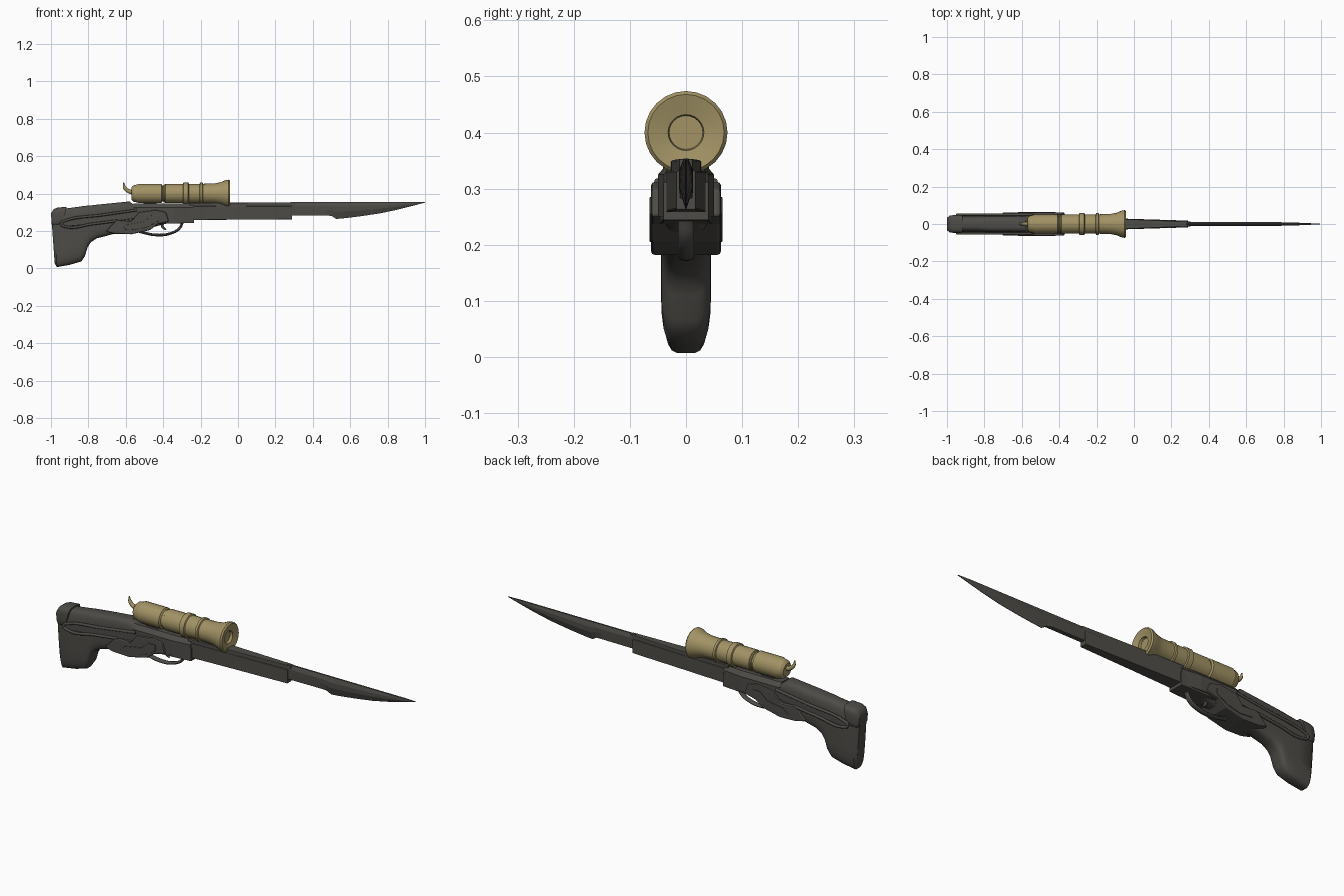
import bpy, bmesh, math
from mathutils import Vector

if "Cube" in bpy.data.objects:
    bpy.data.objects.remove(bpy.data.objects["Cube"])


def material(name, rgb):
    m = bpy.data.materials.new(name)
    m.diffuse_color = (*rgb, 1)
    m.use_nodes = True
    m.node_tree.nodes["Principled BSDF"].inputs["Base Color"].default_value = m.diffuse_color
    return m


GUN = material("dark_metal", (0.075, 0.072, 0.064))
BRASS = material("brass", (0.36, 0.29, 0.13))


def finish(ob, mat, smooth=None):
    ob.data.materials.append(mat)
    if smooth:
        bpy.ops.object.select_all(action='DESELECT')
        ob.select_set(True)
        bpy.context.view_layer.objects.active = ob
        bpy.ops.object.shade_smooth_by_angle(angle=math.radians(smooth))
    return ob


def skin(name, rings, mat, smooth=None, bevel=0):
    """Bridge closed rings of points and cap both ends."""
    bm = bmesh.new()
    vs = [[bm.verts.new(p) for p in r] for r in rings]
    for a, b in zip(vs, vs[1:]):
        n = len(a)
        for i in range(n):
            bm.faces.new((a[i], a[(i + 1) % n], b[(i + 1) % n], b[i]))
    bm.faces.new(vs[0])
    bm.faces.new(vs[-1])
    bmesh.ops.recalc_face_normals(bm, faces=bm.faces)
    me = bpy.data.meshes.new(name)
    bm.to_mesh(me)
    bm.free()
    ob = bpy.data.objects.new(name, me)
    bpy.context.collection.objects.link(ob)
    if bevel:
        mod = ob.modifiers.new("Bevel", 'BEVEL')
        mod.width, mod.segments = bevel, 2
    return finish(ob, mat, smooth)


def plate(name, pts, half, bevel=0.004):
    """Side profile (x, z) extruded symmetrically across y."""
    return skin(name, [[(x, s * half, z) for x, z in pts] for s in (-1, 1)], GUN, None, bevel)


def rounded(top, bottom, w, n=24, e=0.5):
    """Soft box section spanning a top and a bottom point."""
    t, b = Vector((top[0], 0, top[1])), Vector((bottom[0], 0, bottom[1]))
    ring = []
    for i in range(n):
        a = math.tau * (i + 0.5) / n
        c, s = math.cos(a), math.sin(a)
        p = (t + b) / 2 + (t - b) / 2 * math.copysign(abs(s) ** e, s)
        ring.append(p + Vector((0, w * math.copysign(abs(c) ** e, c), 0)))
    return ring


def bar(name, stations, bevel=0.003):
    """Tapered box: stations of x, half width, z low, z high."""
    rings = [[(x, -w, a), (x, w, a), (x, w, b), (x, -w, b)] for x, w, a, b in stations]
    return skin(name, rings, GUN, None, bevel)


def tube(name, pts, radius, mat, taper=None, flat=1):
    cu = bpy.data.curves.new(name, 'CURVE')
    cu.dimensions, cu.bevel_depth, cu.bevel_resolution = '3D', radius, 2
    cu.use_fill_caps, cu.resolution_u = True, 6
    sp = cu.splines.new('BEZIER')
    sp.bezier_points.add(len(pts) - 1)
    for i, (bp, p) in enumerate(zip(sp.bezier_points, pts)):
        bp.co = p
        bp.handle_left_type = bp.handle_right_type = 'AUTO'
        bp.radius = taper[i] if taper else 1
    ob = bpy.data.objects.new(name, cu)
    bpy.context.collection.objects.link(ob)
    ob.scale.y = flat
    cu.materials.append(mat)
    return ob


# Stock, lofted from the butt to the grip
stock = [((-.999, .29), (-.98, .025), .028), ((-.982, .312), (-.968, .006), .041),
         ((-.91, .322), (-.90, .018), .045), ((-.85, .330), (-.838, .036), .045),
         ((-.83, .333), (-.818, .065), .045), ((-.81, .335), (-.805, .11), .045),
         ((-.785, .337), (-.788, .138), .045), ((-.75, .341), (-.755, .16), .045),
         ((-.67, .349), (-.67, .182), .045), ((-.58, .358), (-.57, .196), .045),
         ((-.56, .342), (-.51, .205), .045), ((-.38, .34), (-.38, .24), .042)]
skin("stock", [rounded(*s) for s in stock], GUN, 40)

# Cap over the heel of the butt
cap = [((-1.0, .295), (-.996, .235), .034), ((-.985, .317), (-.985, .225), .045),
       ((-.965, .325), (-.96, .225), .048), ((-.915, .329), (-.94, .235), .048)]
skin("butt_cap", [rounded(*s) for s in cap], GUN, 40)

# Raised side panel with its rolled border
plate("stock_side_panel", [(-.93, .253), (-.945, .237), (-.93, .222), (-.70, .245),
                           (-.60, .26), (-.52, .27), (-.54, .312), (-.64, .297)], .050)
for s, side in ((-1, "right"), (1, "left")):
    tube("stock_border_" + side,
         [(x, s * .050, z) for x, z in ((-.54, .312), (-.72, .286), (-.92, .256), (-.945, .238),
                                        (-.92, .222), (-.78, .237), (-.64, .255))], .007, GUN)

# Receiver: lock plates, front block and upper housing
plate("lock_plate", [(-.707, .197), (-.65, .258), (-.57, .252), (-.53, .30), (-.44, .312),
                     (-.385, .30), (-.37, .25), (-.43, .236), (-.47, .205), (-.57, .182),
                     (-.66, .185)], .062, .006)
plate("lock_rib", [(-.62, .21), (-.59, .235), (-.50, .25), (-.46, .285), (-.42, .285),
                   (-.42, .255), (-.48, .222), (-.55, .205)], .065, .002)
bar("receiver_block", [(-.46, .048, .236, .31), (-.33, .044, .24, .31), (-.235, .041, .243, .312)])
upper = [(-.05, .25), (-.05, .325), (-.032, .346), (.032, .346), (.05, .325), (.05, .25)]
skin("upper_receiver", [[(x, y * k, z) for y, z in upper] for x, k in
                        ((-.56, .9), (-.54, 1), (-.34, 1), (-.24, .78))], GUN)

# Tapering fore-end and barrel
bar("fore_end", [(-.26, .036, .258, .332), (-.03, .028, .26, .332), (.29, .018, .262, .332)])
bar("barrel", [(-.26, .032, .30, .350), (-.03, .026, .30, .351), (.305, .012, .29, .353)])

# Blade: thick mid section ground towards the spine and lower edge
blade = [(.28, .012, .283, .012), (.47, .012, .283, .010), (.50, .012, .280, .006),
         (.525, .012, .264, .001), (.57, .012, .268, .001), (.66, .011, .279, .001),
         (.76, .010, .294, .001), (.85, .008, .313, .001), (.93, .005, .333, .001),
         (1.0, .001, .3515, .001)]
rings = []
for x, w, low, edge in blade:
    h = .354 - low
    half = [(edge, low), (w, low + .42 * h), (w, low + .72 * h), (min(w, .004), .354)]
    rings.append([(x, y, z) for y, z in half] + [(x, -y, z) for y, z in reversed(half)])
skin("blade", rings, GUN)

# Trigger guard and trigger
tube("trigger_guard", [(-.55, 0, .205), (-.51, 0, .192), (-.43, 0, .178), (-.36, 0, .187),
                       (-.315, 0, .212), (-.295, 0, .248)], .007, GUN, flat=2)
tube("trigger", [(-.40, 0, .25), (-.405, 0, .225), (-.385, 0, .207)], .007, GUN, (1.2, 1, .6))

# Telescope, turned around the x axis
profile = [(-.57, .012), (-.57, .032), (-.558, .044), (-.535, .049), (-.53, .052), (-.41, .052),
           (-.405, .044), (-.398, .044), (-.396, .048), (-.39, .048), (-.388, .051), (-.295, .051),
           (-.292, .058), (-.266, .058), (-.263, .052), (-.205, .052), (-.202, .058),
           (-.190, .058), (-.187, .052), (-.125, .054), (-.09, .061), (-.065, .072),
           (-.05, .074), (-.043, .068), (-.052, .032), (-.065, .030)]
N = 24
skin("telescope", [[(x, r * math.cos(math.tau * i / N), .40 + r * math.sin(math.tau * i / N))
                    for i in range(N)] for x, r in profile], BRASS, 30)
tube("telescope_hook", [(-.555, 0, .405), (-.585, 0, .413), (-.606, 0, .432), (-.612, 0, .458)],
     .011, BRASS, (1.2, 1, .8, .25))

# Feet joining the telescope to the gun
for i, x in enumerate((-.47, -.24)):
    bar("telescope_mount_%d" % (i + 1), [(x - .035, .02, .33, .37), (x + .035, .02, .33, .37)])
